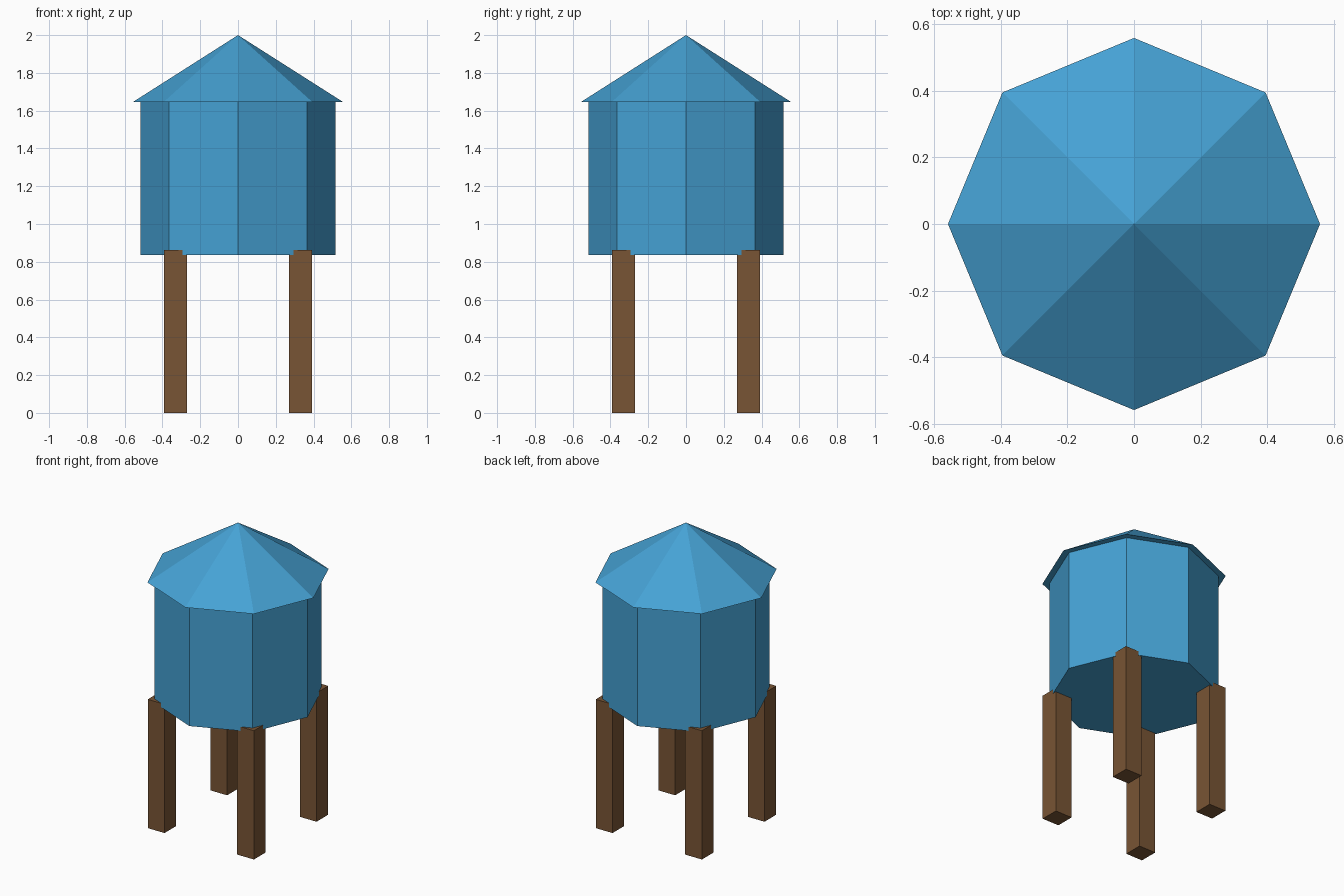
import bpy

if "Cube" in bpy.data.objects:
    bpy.data.objects.remove(bpy.data.objects["Cube"])


def material(name, color):
    mat = bpy.data.materials.new(name)
    mat.diffuse_color = (*color, 1.0)
    mat.use_nodes = True
    mat.node_tree.nodes["Principled BSDF"].inputs["Base Color"].default_value = mat.diffuse_color
    return mat


blue = material("blue_paint", (0.06, 0.36, 0.66))
brown = material("brown_wood", (0.19, 0.09, 0.035))


def octagon(name, r_bottom, r_top, z0, z1, mat):
    bpy.ops.mesh.primitive_cone_add(vertices=8, radius1=r_bottom, radius2=r_top,
                                    depth=z1 - z0, location=(0, 0, (z0 + z1) / 2))
    obj = bpy.context.object
    obj.name = name
    obj.data.materials.append(mat)


# Tank body and overhanging pointed roof
octagon("tank", 0.515, 0.515, 0.835, 1.645, blue)
octagon("roof", 0.558, 0.0, 1.645, 2.0, blue)

# Four square legs, tops set slightly into the tank
LEG_WIDTH, LEG_HEIGHT, LEG_OFFSET = 0.124, 0.862, 0.331
for side, sx in (("left", -1), ("right", 1)):
    for end, sy in (("front", -1), ("back", 1)):
        bpy.ops.mesh.primitive_cube_add(
            size=1, location=(sx * LEG_OFFSET, sy * LEG_OFFSET, LEG_HEIGHT / 2))
        leg = bpy.context.object
        leg.name = f"{end}_{side}_leg"
        leg.scale = (LEG_WIDTH, LEG_WIDTH, LEG_HEIGHT)
        bpy.ops.object.transform_apply(location=False, rotation=False, scale=True)
        leg.data.materials.append(brown)
